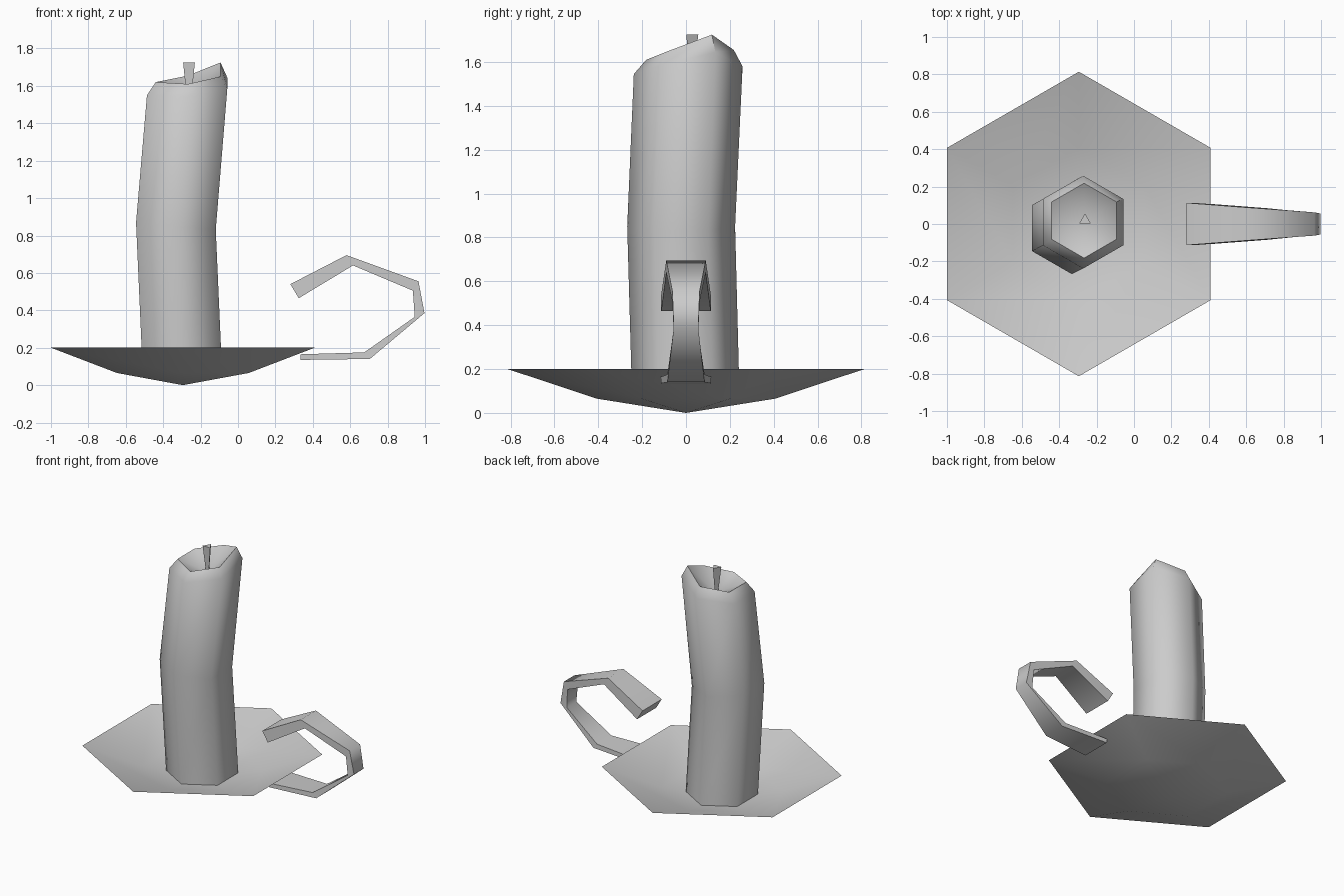
import bpy
import bmesh
from math import radians, sin, cos

cube = bpy.data.objects.get("Cube")
if cube:
    bpy.data.objects.remove(cube, do_unlink=True)

grey = bpy.data.materials.new("plain_grey")
grey.use_nodes = True
grey.diffuse_color = (0.6, 0.6, 0.6, 1)
grey.node_tree.nodes["Principled BSDF"].inputs["Base Color"].default_value = (0.6, 0.6, 0.6, 1)


def finish(name, bm):
    mesh = bpy.data.meshes.new(name)
    bm.to_mesh(mesh)
    bm.free()
    mesh.materials.append(grey)
    obj = bpy.data.objects.new(name, mesh)
    bpy.context.collection.objects.link(obj)
    bpy.ops.object.select_all(action='DESELECT')
    obj.select_set(True)
    bpy.context.view_layer.objects.active = obj
    bpy.ops.object.shade_smooth_by_angle(angle=radians(66))
    return obj


def ring(bm, cx, cy, r, heights):
    """Ring of vertices, clockwise from the back, one height for each."""
    n = len(heights)
    turns = [radians(90 - 360 * i / n) for i in range(n)]
    return [bm.verts.new((cx + r * cos(a), cy + r * sin(a), z))
            for a, z in zip(turns, heights)]


def bridge(bm, low, high):
    n = len(low)
    for i in range(n):
        j = (i + 1) % n
        bm.faces.new((low[j], low[i], high[i], high[j]))


def fan(bm, loop, tip, flip=False):
    n = len(loop)
    for i in range(n):
        a, b = loop[i], loop[(i + 1) % n]
        bm.faces.new((a, b, tip) if flip else (b, a, tip))


# Shallow six-sided dish, a single sheet
PLATE_X = -0.295
bm = bmesh.new()
centre = bm.verts.new((PLATE_X, 0, 0))
middle = ring(bm, PLATE_X, 0, 0.407, [0.065] * 6)
edge = ring(bm, PLATE_X, 0, 0.814, [0.2] * 6)
fan(bm, middle, centre)
bridge(bm, edge, middle)
finish("dish", bm)

# Bent candle with a melted slanted rim and a hollow top
bm = bmesh.new()
base = ring(bm, -0.296, 0, 0.245, [0.04] * 6)
bend = ring(bm, -0.332, -0.022, 0.246, [0.85] * 6)
for v in bend:
    v.co.z -= 0.09 * (v.co.x + 0.332)
shoulder = ring(bm, -0.272, 0.01, 0.248, [1.58, 1.645, 1.585, 1.545, 1.55, 1.55])
rim = ring(bm, -0.267, 0.018, 0.2, [1.655, 1.725, 1.65, 1.61, 1.62, 1.62])
pit = bm.verts.new((-0.263, 0.02, 1.53))
bm.faces.new(base)
for low, high in ((base, bend), (bend, shoulder), (shoulder, rim)):
    bridge(bm, low, high)
fan(bm, rim, pit)
finish("candle", bm)

# Three-sided wick, wider at the top
bm = bmesh.new()
foot = ring(bm, -0.262, 0.02, 0.01, [1.5] * 3)
top = ring(bm, -0.262, 0.02, 0.036, [1.725] * 3)
bridge(bm, foot, top)
bm.faces.new(foot)
bm.faces.new(top[::-1])
finish("wick", bm)

# Curled handle: outer (x, z), inner (x, z), half width
sections = [
    ((0.28, 0.54), (0.325, 0.465), 0.113),
    ((0.58, 0.695), (0.615, 0.64), 0.09),
    ((0.965, 0.555), (0.935, 0.505), 0.062),
    ((0.997, 0.385), (0.945, 0.365), 0.056),
    ((0.705, 0.14), (0.675, 0.175), 0.085),
    ((0.335, 0.135), (0.335, 0.165), 0.113),
]
bm = bmesh.new()
loops = []
for outer, inner, w in sections:
    corners = ((outer, -w), (outer, w), (inner, w), (inner, -w))
    loops.append([bm.verts.new((p[0], y, p[1])) for p, y in corners])
for low, high in zip(loops, loops[1:]):
    bridge(bm, low, high)
bm.faces.new(loops[0])
bm.faces.new(loops[-1][::-1])
bmesh.ops.recalc_face_normals(bm, faces=bm.faces)
finish("handle", bm)
